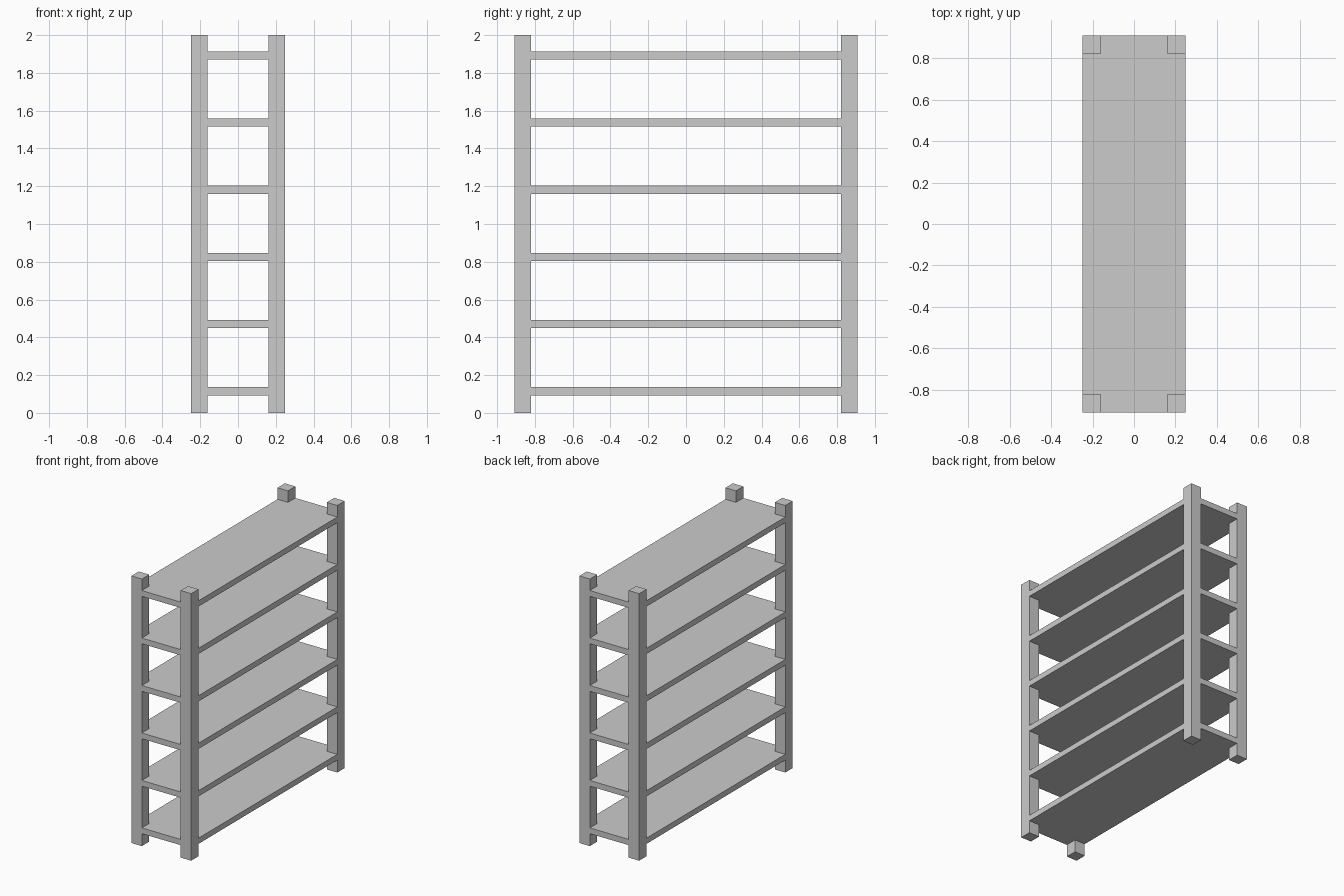
import bpy
import bmesh

if "Cube" in bpy.data.objects:
    bpy.data.objects.remove(bpy.data.objects["Cube"])

HX, HY, HEIGHT = 0.248, 0.908, 2.0   # half footprint and height
POST = 0.087                         # square post width
SHELVES, FIRST, STEP, THICK = 6, 0.093, 0.3555, 0.043


def prism(name, outline, z0, z1):
    """Extrude a flat outline from z0 up to z1."""
    bm = bmesh.new()
    face = bm.faces.new([bm.verts.new((x, y, z0)) for x, y in outline])
    ext = bmesh.ops.extrude_face_region(bm, geom=[face])["geom"]
    top = [v for v in ext if isinstance(v, bmesh.types.BMVert)]
    bmesh.ops.translate(bm, verts=top, vec=(0, 0, z1 - z0))
    bmesh.ops.recalc_face_normals(bm, faces=bm.faces)
    mesh = bpy.data.meshes.new(name)
    bm.to_mesh(mesh)
    bm.free()
    obj = bpy.data.objects.new(name, mesh)
    bpy.context.collection.objects.link(obj)
    return obj


IX, IY = HX - POST, HY - POST

# Four corner posts
for side, sx in (("left", -1), ("right", 1)):
    for end, sy in (("front", -1), ("back", 1)):
        prism(f"{end}_{side}_post",
              [(sx * HX, sy * HY), (sx * IX, sy * HY),
               (sx * IX, sy * IY), (sx * HX, sy * IY)], 0, HEIGHT)

# Shelf boards, notched at the corners to fit flush around the posts
notched = []
for sx, sy in ((1, 1), (-1, 1), (-1, -1), (1, -1)):
    corner = [(sx * HX, sy * IY), (sx * IX, sy * IY), (sx * IX, sy * HY)]
    notched += corner if sx * sy > 0 else corner[::-1]

for i in range(SHELVES):
    z = FIRST + i * STEP
    prism(f"shelf_{i + 1}", notched, z, z + THICK)
